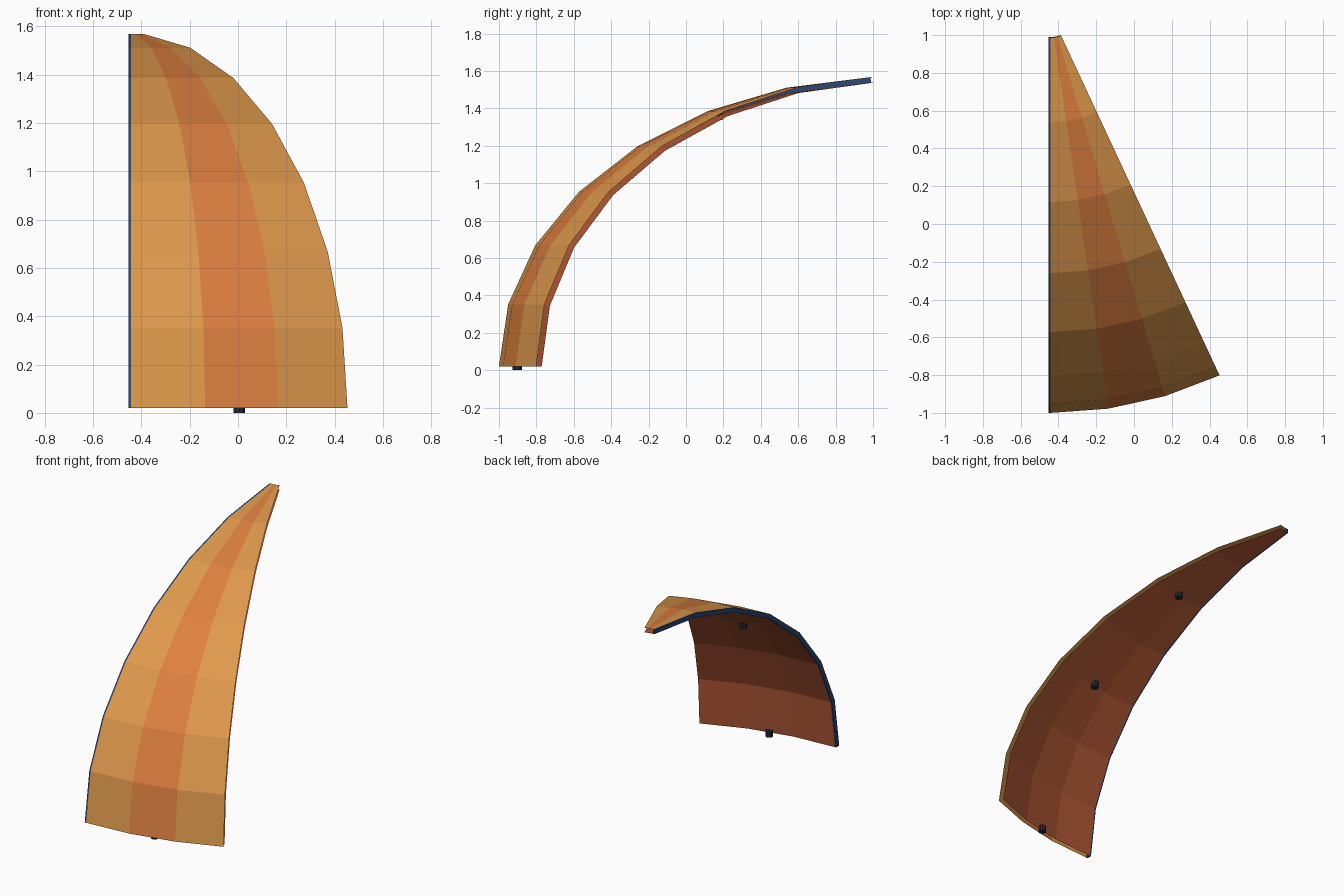
import bpy, bmesh, math

if "Cube" in bpy.data.objects:
    bpy.data.objects.remove(bpy.data.objects["Cube"])

CX, CY, BASE = -0.443, 1.12, 0.02      # dome axis and base height
ARC = math.radians(25)                 # width of the panel
ROWS, COLS, TOP = 7, 3, math.radians(86.4)
OUTER, INNER = (2.12, 1.55), (2.087, 1.52)   # ellipse radius and height


def material(name, rgb):
    m = bpy.data.materials.new(name)
    m.diffuse_color = (*rgb, 1)
    m.use_nodes = True
    m.node_tree.nodes["Principled BSDF"].inputs["Base Color"].default_value = m.diffuse_color
    return m


amber = material("amber", (0.74, 0.32, 0.072))
orange = material("orange", (0.73, 0.216, 0.051))
rust = material("rust", (0.48, 0.105, 0.038))
blue = material("blue", (0.028, 0.064, 0.17))
navy = material("navy", (0.017, 0.023, 0.048))


def profile(shell, row):
    t = TOP * row / ROWS
    return shell[0] * math.cos(t), BASE + shell[1] * math.sin(t)


def point(r, z, a):
    return CX + r * math.sin(a), CY - r * math.cos(a), z


def make_object(name, bm, mats):
    mesh = bpy.data.meshes.new(name)
    bm.to_mesh(mesh)
    bm.free()
    for m in mats:
        mesh.materials.append(m)
    ob = bpy.data.objects.new(name, mesh)
    bpy.context.collection.objects.link(ob)
    return ob


def sheet(name, shell, mats, striped, flip):
    bm = bmesh.new()
    grid = [[bm.verts.new(point(*profile(shell, i), ARC * j / COLS))
             for j in range(COLS + 1)] for i in range(ROWS + 1)]
    for i in range(ROWS):
        for j in range(COLS):
            quad = [grid[i][j], grid[i][j + 1], grid[i + 1][j + 1], grid[i + 1][j]]
            f = bm.faces.new(quad[::-1] if flip else quad)
            if striped and j == 1:
                f.material_index = 1
    make_object(name, bm, mats)


# Outer skin with a middle stripe, and the lining with an open gap between
sheet("outer_skin", OUTER, [amber, orange], True, False)
sheet("inner_lining", INNER, [rust], False, True)

# Seam strip closing the gap along the left edge
bm = bmesh.new()
rings = []
for i in range(ROWS + 1):
    (ro, zo), (ri, zi) = profile(OUTER, i), profile(INNER, i)
    rings.append([bm.verts.new((CX + dx, CY - r, z)) for dx, r, z in
                  ((-0.01, ro, zo), (0, ro, zo), (0, ri, zi), (-0.01, ri, zi))])
for a, b in zip(rings, rings[1:]):
    for k in range(4):
        n = (k + 1) % 4
        bm.faces.new((a[k], a[n], b[n], b[k]))
bm.faces.new(rings[0])
bm.faces.new(rings[-1])
bmesh.ops.recalc_face_normals(bm, faces=bm.faces)
make_object("seam_strip", bm, [blue])

# Fixing pegs under the lining
for n, row in enumerate((0, 3, 5), 1):
    r, z = profile(INNER, row)
    bm = bmesh.new()
    bmesh.ops.create_cone(bm, cap_ends=True, segments=10, radius1=0.025,
                          radius2=0.025, depth=0.04)
    peg = make_object(f"peg_{n}", bm, [navy])
    peg.location = point(r - 0.015, z, ARC / 2)
